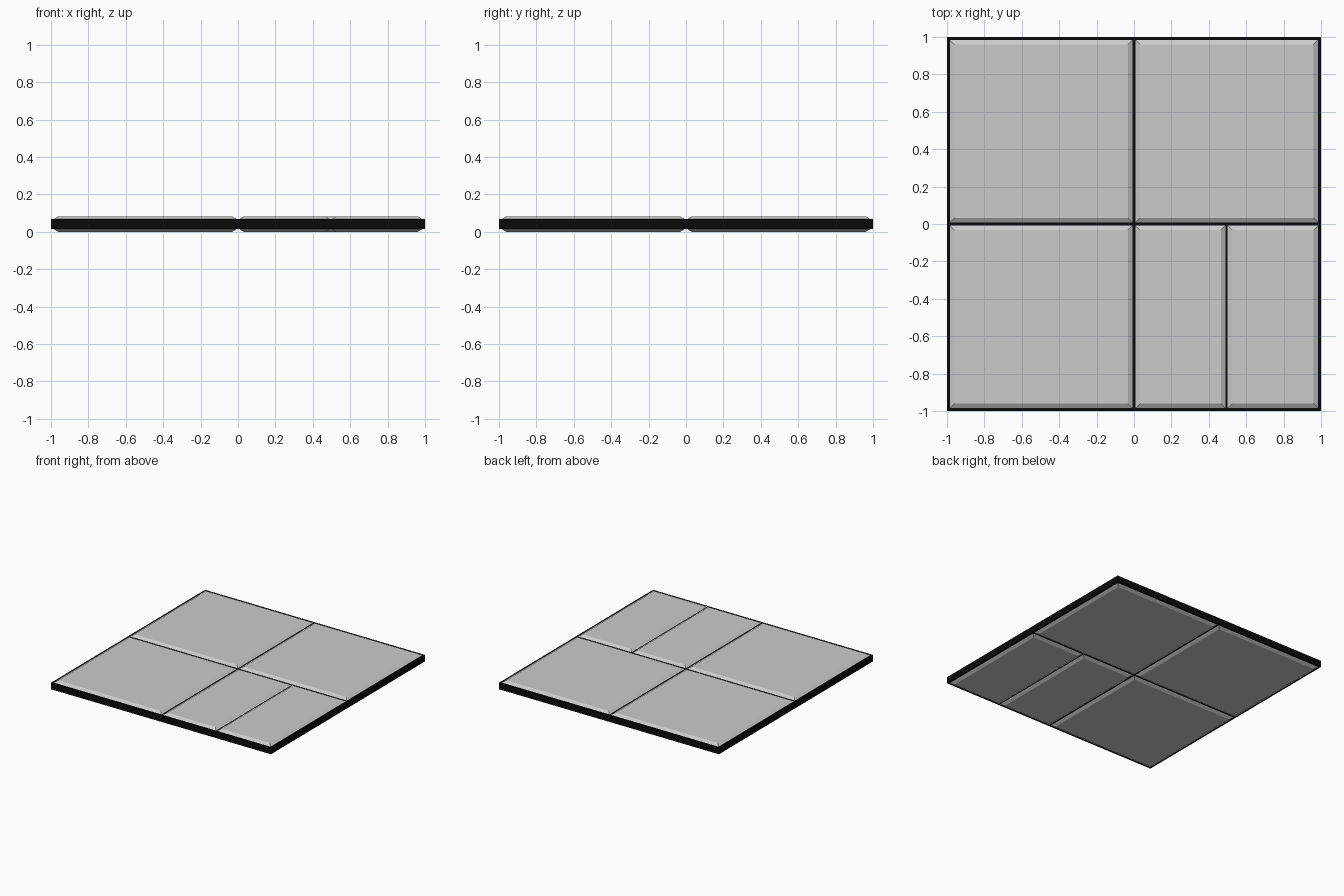
import bpy, bmesh

if "Cube" in bpy.data.objects:
    bpy.data.objects.remove(bpy.data.objects["Cube"])

HEIGHT, LIP = 0.083, 0.015      # total thickness, raised panel height
CHAMFER = 0.024                 # horizontal run of the panel chamfer

black = bpy.data.materials.new("black_frame")
black.diffuse_color = (0.003, 0.003, 0.003, 1)
black.use_nodes = True
black.node_tree.nodes["Principled BSDF"].inputs["Base Color"].default_value = black.diffuse_color


def rect(bm, x0, x1, y0, y1, z):
    return [bm.verts.new(p) for p in
            ((x0, y0, z), (x1, y0, z), (x1, y1, z), (x0, y1, z))]


def frustum(name, x0, x1, y0, y1, z_base, z_face, inset):
    """Closed box whose face at z_face is inset from its base."""
    bm = bmesh.new()
    a = rect(bm, x0, x1, y0, y1, z_base)
    b = rect(bm, x0 + inset, x1 - inset, y0 + inset, y1 - inset, z_face)
    bm.faces.new(a)
    bm.faces.new(b)
    for i in range(4):
        j = (i + 1) % 4
        bm.faces.new((a[i], a[j], b[j], b[i]))
    bmesh.ops.recalc_face_normals(bm, faces=bm.faces)
    me = bpy.data.meshes.new(name)
    bm.to_mesh(me)
    bm.free()
    ob = bpy.data.objects.new(name, me)
    bpy.context.collection.objects.link(ob)
    return ob


# black core slab, visible at the rim and in the seams
core = frustum("core_slab", -1, 1, -1, 1, LIP, HEIGHT - LIP, 0)
core.data.materials.append(black)

# chamfered panels on top and underneath: x0, x1, y0, y1
R, S, T = 0.985, 0.007, 0.005   # rim, main seam and narrow seam offsets
MID = 0.495
panels = {
    "back_left": (-R, -S, S, R),
    "back_right": (S, R, S, R),
    "front_left": (-R, -S, -R, -S),
    "front_middle": (S, MID - T, -R, -S),
    "front_right": (MID + T, R, -R, -S),
}
for name, r in panels.items():
    frustum(name + "_top_panel", *r, HEIGHT - LIP, HEIGHT, CHAMFER)
    frustum(name + "_bottom_panel", *r, LIP, 0, CHAMFER)
